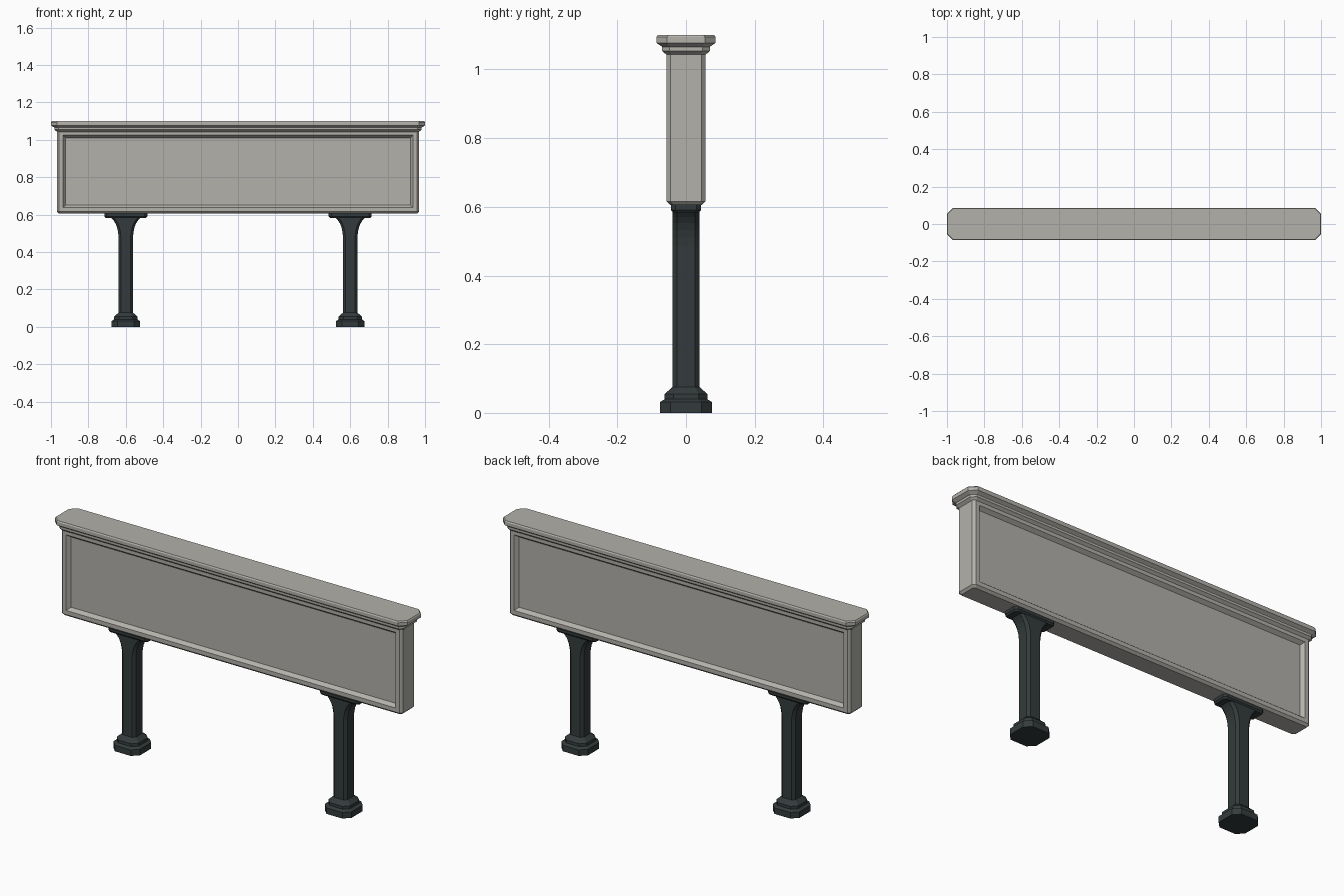
import bpy
import bmesh

cube = bpy.data.objects.get("Cube")
if cube:
    bpy.data.objects.remove(cube, do_unlink=True)


def make_material(name, color):
    mat = bpy.data.materials.new(name)
    mat.use_nodes = True
    mat.diffuse_color = color
    mat.node_tree.nodes["Principled BSDF"].inputs["Base Color"].default_value = color
    return mat


stone = make_material("warm grey stone", (0.45, 0.44, 0.405, 1))
iron = make_material("dark grey iron", (0.034, 0.044, 0.045, 1))


def octagon(hx, hy, c):
    """Rectangle outline with its four corners cut off by c."""
    return [(hx, c - hy), (hx, hy - c), (hx - c, hy), (c - hx, hy),
            (-hx, hy - c), (-hx, c - hy), (c - hx, -hy), (hx - c, -hy)]


def stack(name, rings, mat, x=0, recess=None):
    """Loft a closed solid through rings of (z, half width, half depth, corner cut)."""
    bm = bmesh.new()
    loops = [[bm.verts.new((px, py, z)) for px, py in octagon(hx, hy, c)]
             for z, hx, hy, c in rings]
    for low, high in zip(loops, loops[1:]):
        for i in range(len(low)):
            j = (i + 1) % len(low)
            bm.faces.new((low[i], low[j], high[j], high[i]))
    bm.faces.new(loops[0][::-1])
    bm.faces.new(loops[-1])
    bmesh.ops.recalc_face_normals(bm, faces=bm.faces)
    if recess:
        # Frame the large front and back faces, then sink them
        bm.normal_update()
        sides = [f for f in bm.faces if abs(f.normal.y) > 0.99]
        for thickness, depth in recess:
            bmesh.ops.inset_individual(bm, faces=sides, thickness=thickness,
                                       depth=depth, use_even_offset=True)
    mesh = bpy.data.meshes.new(name)
    bm.to_mesh(mesh)
    bm.free()
    mesh.materials.append(mat)
    obj = bpy.data.objects.new(name, mesh)
    obj.location.x = x
    bpy.context.collection.objects.link(obj)
    return obj


# Sign panel with a sunken field on both sides
stack("sign_panel", [(0.605, 0.957, 0.045, 0.01), (0.616, 0.968, 0.057, 0.012),
                     (1.046, 0.968, 0.057, 0.012)],
      stone, recess=[(0.021, 0), (0.014, -0.018)])

# Moulded cap
stack("top_cap", [(1.043, 0.968, 0.057, 0.014), (1.054, 0.982, 0.07, 0.022),
                  (1.066, 0.982, 0.07, 0.022), (1.068, 0.986, 0.072, 0.024),
                  (1.077, 1.0, 0.086, 0.031), (1.094, 1.0, 0.086, 0.031),
                  (1.1, 0.996, 0.082, 0.03)], stone)

# Post with a flared top, built as one lofted column
shaft = [(0.06, 0.039, 0.039, 0.013), (0.485, 0.039, 0.039, 0.013)]
flare = [(0.51, 0.042), (0.533, 0.047), (0.553, 0.055), (0.57, 0.066), (0.586, 0.08)]
post = shaft + [(z, hx, 0.039, 0.013) for z, hx in flare]

base = [(0, 0.076, 0.076, 0.031), (0.031, 0.076, 0.076, 0.031),
        (0.04, 0.062, 0.062, 0.025), (0.055, 0.062, 0.062, 0.025),
        (0.076, 0.039, 0.039, 0.013)]
plate = [(0.583, 0.108, 0.038, 0.012), (0.591, 0.115, 0.044, 0.014),
         (0.606, 0.115, 0.044, 0.014)]

for side, x in (("left", 0.6), ("right", -0.6)):
    stack(side + "_post", post, iron, x)
    stack(side + "_post_base", base, iron, x)
    stack(side + "_bearing_plate", plate, iron, x)
